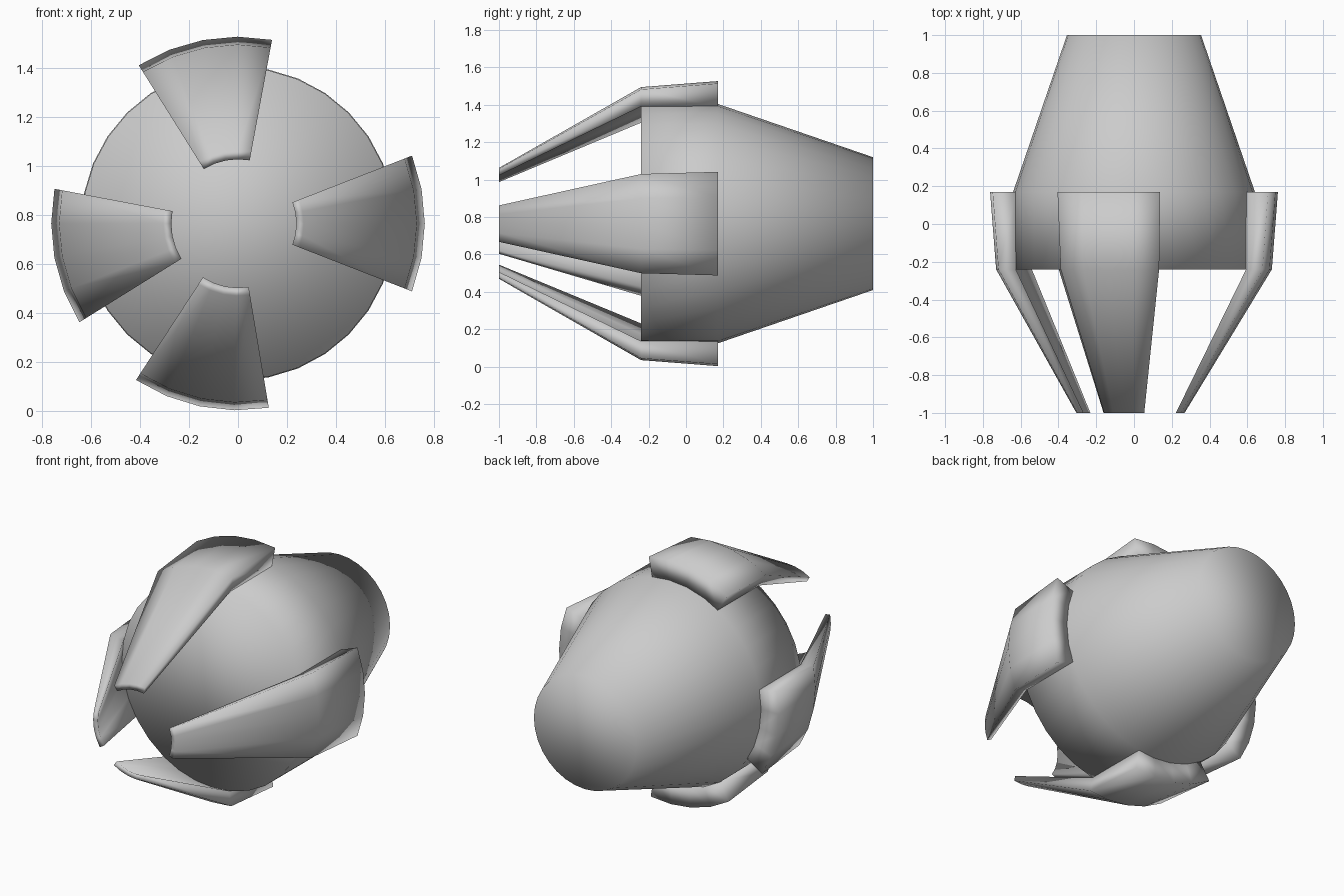
import bpy, bmesh
from math import sin, cos, radians, tau

if "Cube" in bpy.data.objects:
    bpy.data.objects.remove(bpy.data.objects["Cube"])

CZ = 0.765  # height of the long (y) axis


def finish(name, bm):
    bmesh.ops.recalc_face_normals(bm, faces=bm.faces)
    for f in bm.faces:
        f.smooth = True
    mesh = bpy.data.meshes.new(name)
    bm.to_mesh(mesh)
    bm.free()
    obj = bpy.data.objects.new(name, mesh)
    bpy.context.collection.objects.link(obj)
    return obj


def polar(bm, r, angle, y):
    return bm.verts.new((r * cos(angle), y, CZ + r * sin(angle)))


def bridge(bm, rings):
    """Skin closed rings of equal length and cap both ends."""
    n = len(rings[0])
    for a, b in zip(rings, rings[1:]):
        for i in range(n):
            j = (i + 1) % n
            bm.faces.new((a[i], a[j], b[j], b[i]))


# Body: short drum with a tapered rear, softly shaded over both caps
def make_body():
    n = 32
    bm = bmesh.new()
    rings = [[polar(bm, r, tau * i / n, y) for i in range(n)]
             for r, y in ((0.637, -0.24), (0.64, 0.17), (0.355, 1.0))]
    bridge(bm, rings)
    bm.faces.new(rings[0])
    bm.faces.new(rings[-1])
    finish("body", bm)


# Claw: curved plate, thick at the root, bent inward to a thin tip
def make_claw(name, centre, tip_in, tip_out):
    steps, half = 4, 21.3
    angles = [radians(centre - half + 2 * half * i / steps)
              for i in range(steps + 1)]
    sections = ((0.17, 0.635, 0.762),
                (-0.24, 0.637, 0.73),
                (-1.0, tip_in, tip_out))
    bm = bmesh.new()
    rings = []
    for y, r_in, r_out in sections:
        outer = [polar(bm, r_out, a, y) for a in angles]
        inner = [polar(bm, r_in, a, y) for a in reversed(angles)]
        rings.append(outer + inner)
    bridge(bm, rings)
    # End caps as quads between the outer and inner arcs
    m = 2 * steps + 1
    for ring in (rings[0], rings[-1]):
        for i in range(steps):
            bm.faces.new((ring[i], ring[i + 1], ring[m - i - 1], ring[m - i]))
    finish(name, bm)


make_body()
for name, centre, tip_in, tip_out in (
        ("right_claw", 0.0, 0.238, 0.268),
        ("top_claw", 100.8, 0.262, 0.298),
        ("left_claw", 190.6, 0.272, 0.305),
        ("bottom_claw", 258.2, 0.262, 0.295)):
    make_claw(name, centre, tip_in, tip_out)
